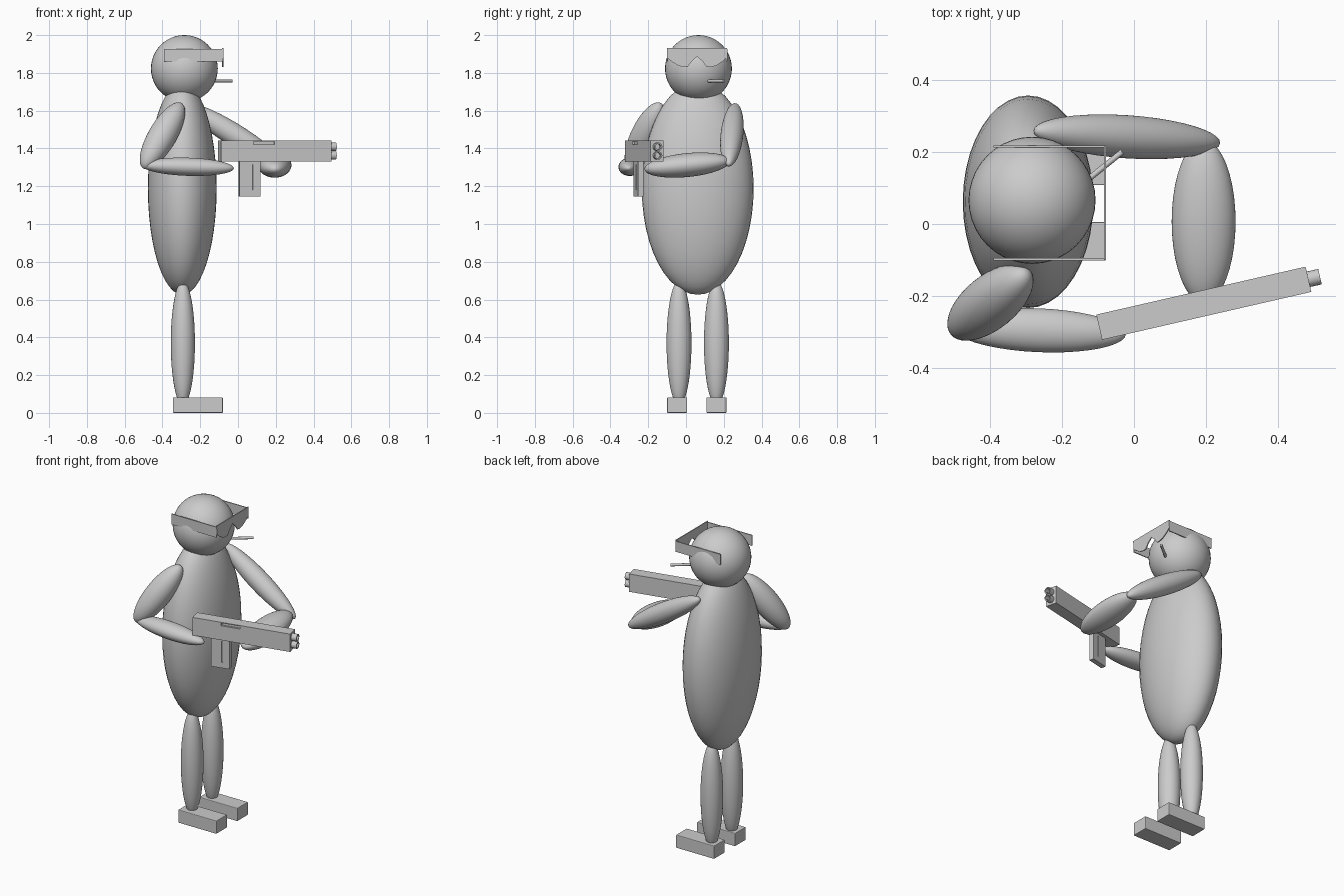
import bpy, bmesh, math
from mathutils import Vector, Matrix

if "Cube" in bpy.data.objects:
    bpy.data.objects.remove(bpy.data.objects["Cube"])


def ellipsoid(name, loc, size, direction=(1, 0, 0)):
    """Smooth ellipsoid whose first semi-axis follows direction."""
    bpy.ops.mesh.primitive_uv_sphere_add(segments=40, ring_count=24, radius=1)
    o = bpy.context.object
    o.name = name
    rot = Vector(direction).to_track_quat('X', 'Z').to_matrix().to_4x4()
    o.data.transform(Matrix.Translation(loc) @ rot @ Matrix.Diagonal((*size, 1)))
    bpy.ops.object.shade_smooth()
    return o


def box(name, lo, hi, mat=Matrix()):
    """Box between two corners, placed by a matrix."""
    lo, hi = Vector(lo), Vector(hi)
    bpy.ops.mesh.primitive_cube_add(size=1)
    o = bpy.context.object
    o.name = name
    o.data.transform(mat @ Matrix.Translation((lo + hi) / 2) @ Matrix.Diagonal((*(hi - lo), 1)))
    return o


def rod(name, a, b, r, bore=0):
    """Cylinder from a to b, with an optional hollow at the b end."""
    a, b = Vector(a), Vector(b)
    bm = bmesh.new()
    bmesh.ops.create_cone(bm, cap_ends=True, segments=20, radius1=r, radius2=r, depth=(b - a).length)
    if bore:
        bm.faces.ensure_lookup_table()
        end = max(bm.faces, key=lambda f: f.calc_center_median().z)
        bmesh.ops.inset_region(bm, faces=[end], thickness=r - bore)
        new = bmesh.ops.extrude_discrete_faces(bm, faces=[end])['faces'][0]
        bmesh.ops.translate(bm, verts=new.verts, vec=(0, 0, -0.03))
    bm.transform(Matrix.Translation((a + b) / 2) @ (b - a).to_track_quat('Z', 'Y').to_matrix().to_4x4())
    me = bpy.data.meshes.new(name)
    bm.to_mesh(me)
    bm.free()
    o = bpy.data.objects.new(name, me)
    bpy.context.collection.objects.link(o)
    bpy.ops.object.select_all(action='DESELECT')
    o.select_set(True)
    bpy.context.view_layer.objects.active = o
    bpy.ops.object.shade_smooth_by_angle(angle=math.radians(35))
    return o


def cut(target, cutter):
    cutter.hide_render = True
    cutter.hide_viewport = True
    cutter.display_type = 'WIRE'
    m = target.modifiers.new("cut", 'BOOLEAN')
    m.operation = 'DIFFERENCE'
    m.solver = 'EXACT'
    m.object = cutter


# Head and torso
ellipsoid("head", (-0.284, 0.066, 1.823), (0.177, 0.177, 0.177))
ellipsoid("torso", (-0.295, 0.062, 1.188), (0.182, 0.296, 0.562))

# Legs and feet
for side, y, yf in (("right", -0.037, -0.047), ("left", 0.161, 0.161)):
    ellipsoid(side + "_leg", (-0.292, y, 0.37), (0.064, 0.066, 0.33))
    foot = box(side + "_foot", (-0.345, yf - 0.053, 0), (-0.08, yf + 0.053, 0.082))
    bev = foot.modifiers.new("soft_edges", 'BEVEL')
    bev.width = 0.004
    bev.segments = 2

# Arms
ellipsoid("left_upper_arm", (-0.02, 0.243, 1.472), (0.304, 0.06, 0.06), (0.52, -0.035, -0.322))
ellipsoid("left_forearm", (0.194, 0.007, 1.312), (0.228, 0.089, 0.063), (0, -0.45, -0.045))
ellipsoid("right_upper_arm", (-0.40, -0.218, 1.467), (0.215, 0.075, 0.075), (-0.466, -0.38, -0.80))
ellipsoid("right_forearm", (-0.265, -0.296, 1.303), (0.243, 0.061, 0.048), (0.46, -0.02, -0.015))

# Glasses: lens plate from a half profile mirrored about the nose, plus temples
half = [(0, 1.887), (0.03, 1.86), (0.05, 1.832), (0.068, 1.83),
        (0.10, 1.838), (0.135, 1.86), (0.157, 1.88), (0.159, 1.932)]
outline = half + [(-y, z) for y, z in reversed(half[1:])]
bm = bmesh.new()
face = bm.faces.new([bm.verts.new((-0.084, 0.059 + y, z)) for y, z in outline])
ext = bmesh.ops.extrude_face_region(bm, geom=[face])['geom']
bmesh.ops.translate(bm, verts=[v for v in ext if isinstance(v, bmesh.types.BMVert)], vec=(0.006, 0, 0))
bmesh.ops.recalc_face_normals(bm, faces=bm.faces)
me = bpy.data.meshes.new("glasses_front")
bm.to_mesh(me)
bm.free()
bpy.context.collection.objects.link(bpy.data.objects.new("glasses_front", me))
for side, y in (("right", -0.098), ("left", 0.216)):
    box(side + "_temple", (-0.392, y - 0.003, 1.86), (-0.08, y + 0.003, 1.926))

# Cigarette
rod("cigarette", (-0.17, 0.09, 1.757), (-0.033, 0.201, 1.757), 0.008)

# Gun, built along local x from the rear of the receiver
gun = Matrix.Translation((-0.097, -0.2875, 0)) @ Matrix.Rotation(math.radians(12.9), 4, 'Z')
body = box("gun_body", (0, -0.036, 1.33), (0.598, 0.036, 1.442), gun)
cut(body, box("port_cutter", (0.175, -0.05, 1.42), (0.29, -0.024, 1.437), gun))
for i, z in enumerate((1.409, 1.363)):
    rod("gun_barrel_%d" % (i + 1), gun @ Vector((0.5, 0, z)), gun @ Vector((0.631, 0, z)), 0.022, 0.015)

# Magazine with a groove on both sides
mag = box("gun_magazine", (0.105, -0.015, 1.145), (0.218, 0.015, 1.34), gun)
for s in (-1, 1):
    cut(mag, box("groove_cutter", (0.169, s * 0.016 - 0.006, 1.18), (0.177, s * 0.016 + 0.006, 1.315), gun))
